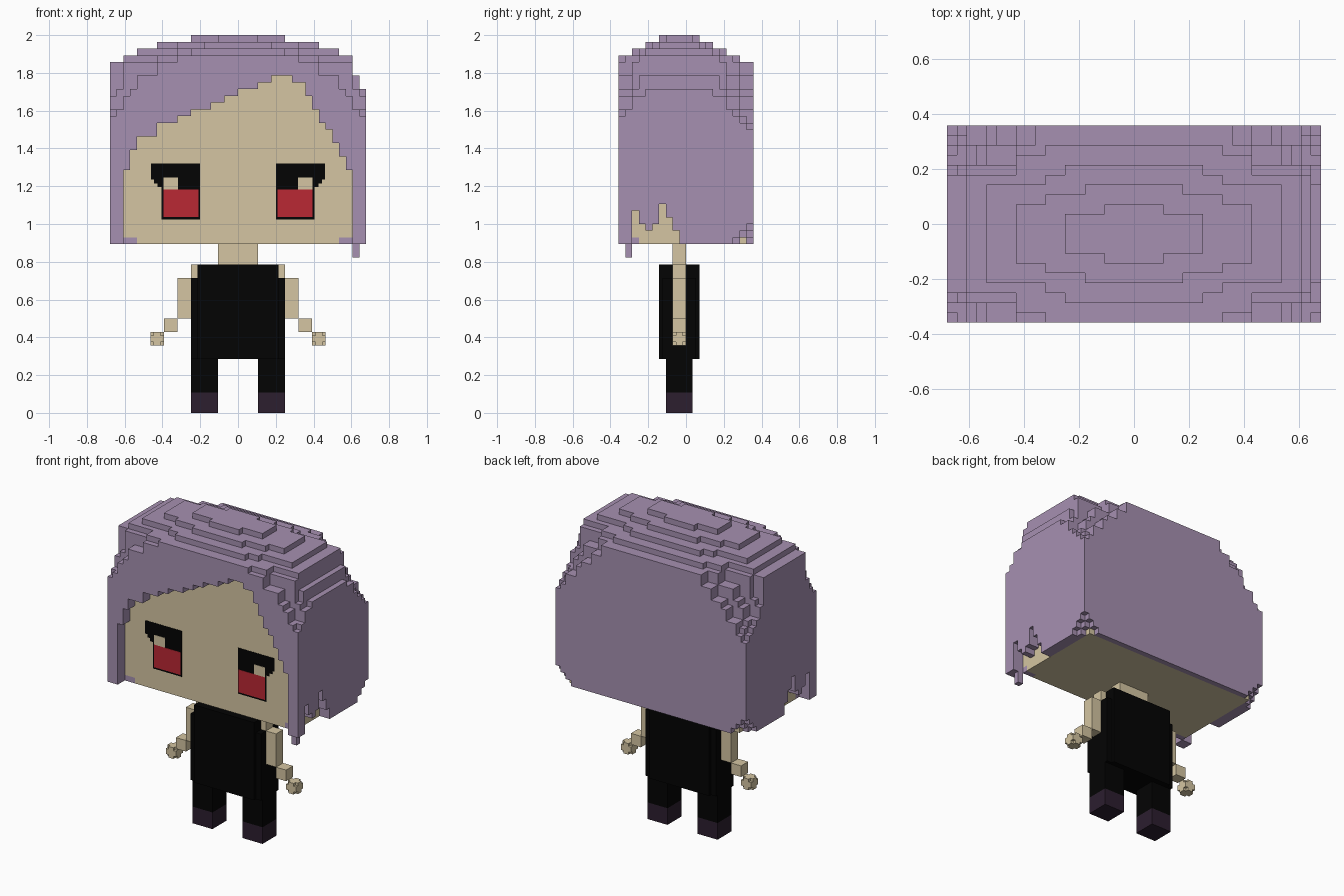
import bpy, bmesh
from mathutils import Vector

cube = bpy.data.objects.get("Cube")
if cube:
    bpy.data.objects.remove(cube, do_unlink=True)

UNIT = 2 / 56          # size of one block
WIDE, DEEP, TALL, BASE = 38, 20, 31, 25   # head size in blocks, and its base


def material(name, colour):
    mat = bpy.data.materials.new(name)
    mat.use_nodes = True
    mat.diffuse_color = (*colour, 1)
    mat.node_tree.nodes["Principled BSDF"].inputs["Base Color"].default_value = (*colour, 1)
    return mat


HAIR = material("dusty purple hair", (0.38, 0.28, 0.44))
SKIN = material("tan skin", (0.66, 0.56, 0.36))
BLACK = material("black cloth", (0.001, 0.001, 0.001))
RED = material("red iris", (0.49, 0.021, 0.034))
SHOE = material("dark plum shoe", (0.025, 0.013, 0.028))


def finish(name, bm, mat):
    mesh = bpy.data.meshes.new(name)
    bm.to_mesh(mesh)
    bm.free()
    mesh.materials.append(mat)
    obj = bpy.data.objects.new(name, mesh)
    bpy.context.collection.objects.link(obj)
    return obj


def add_box(bm, x, y, z):
    """Add a box given its low-high range on each axis, in blocks."""
    low, high = Vector((x[0], y[0], z[0])), Vector((x[1], y[1], z[1]))
    made = bmesh.ops.create_cube(bm, size=1)["verts"]
    for v in made:
        v.co = ((low + high) / 2 + v.co * (high - low)) * UNIT


def boxes(name, mat, *ranges):
    bm = bmesh.new()
    for r in ranges:
        add_box(bm, *r)
    return finish(name, bm, mat)


def mirrored(name, mat, *ranges):
    boxes("left_" + name, mat, *ranges)
    boxes("right_" + name, mat, *[((-x[1], -x[0]), y, z) for x, y, z in ranges])


def runs(*pairs):
    """Expand (count, value) pairs into a list."""
    return [value for count, value in pairs for _ in range(count)]


# Crown terraces: drop below the top, then half width and half depth pairs
crown = [
    (0, (7, 2), (3, 3)),
    (1, (12, 3), (9, 4), (5, 5)),
    (2, (15, 5), (9, 6), (7, 7)),
    (3, (17, 6), (12, 8), (9, 9)),
    (4, (17, 7), (12, 9), (10, 11)),
    (6, (18, 6), (15, 9), (12, 11)),
    (8, (19, 5), (18, 7), (16, 9), (14, 11)),
    (9, (19, 7), (17, 9), (15, 11)),
    (11, (19, 8), (18, 9), (17, 11)),
    (12, (19, 9), (18, 10)),
    (13, (19, 10), (18, 11)),
    (14, (19, 11)),
]
# Lower edge of the fringe by column, and of the side hair by row
fringe = runs((2, 0), (1, 11), (1, 14), (3, 16), (3, 18), (2, 19), (3, 20), (2, 21),
              (2, 22), (3, 23), (2, 24), (3, 25), (2, 24), (1, 22), (1, 20), (1, 18),
              (1, 17), (1, 15), (1, 13), (1, 11), (2, 0))
side_edge = [0, 0, 5, 3, 2, 3, 6, 4, 2] + [0] * 11


def crown_drop(c, r):
    across = max(WIDE // 2 - c, c - WIDE // 2 + 1)
    along = max(9 - r, r - 8)
    if c < 2 and along < 7:          # the model's right side is fuller
        return 4
    return next(drop for drop, *sizes in crown
                if any(across <= w and along <= d for w, d in sizes))


def is_hair(c, r, k, off):
    if off < 2:
        return k >= side_edge[r]
    if r < 2:
        return k >= fringe[c]
    if r == 2:
        return k >= fringe[c] or (k == 0 and off < 4)
    return r == DEEP - 1 or k > 12


hair, face = set(), set()
for c in range(WIDE):
    off = min(c, WIDE - 1 - c)               # blocks in from the side
    for r in range(DEEP):
        for k in range(TALL - crown_drop(c, r)):
            if off + DEEP - 1 - r + k < 3:   # clipped lower back corner
                continue
            if is_hair(c, r, k, off):
                hair.add((c, r, k))
            elif off > 1 and r > 1:
                face.add((c, r, k))
hair |= {(WIDE - 2, 1, -1), (WIDE - 2, 1, -2)}   # long strand

SIDES = [
    ((1, 0, 0), ((1, 0, 0), (1, 1, 0), (1, 1, 1), (1, 0, 1))),
    ((-1, 0, 0), ((0, 0, 0), (0, 0, 1), (0, 1, 1), (0, 1, 0))),
    ((0, 1, 0), ((0, 1, 0), (0, 1, 1), (1, 1, 1), (1, 1, 0))),
    ((0, -1, 0), ((0, 0, 0), (1, 0, 0), (1, 0, 1), (0, 0, 1))),
    ((0, 0, 1), ((0, 0, 1), (1, 0, 1), (1, 1, 1), (0, 1, 1))),
    ((0, 0, -1), ((0, 0, 0), (0, 1, 0), (1, 1, 0), (1, 0, 0))),
]


def block_shell(name, cells, solid, mat):
    """Outer skin of a set of blocks, leaving out faces hidden by solid ones."""
    bm = bmesh.new()
    corners = {}
    for cell in sorted(cells):
        for step, quad in SIDES:
            if tuple(a + b for a, b in zip(cell, step)) in solid:
                continue
            ring = []
            for q in quad:
                key = tuple(a + b for a, b in zip(cell, q))
                if key not in corners:
                    x, y, z = key
                    corners[key] = bm.verts.new(
                        Vector((x - WIDE / 2, y - DEEP / 2, z + BASE)) * UNIT)
                ring.append(corners[key])
            bm.faces.new(ring)
    return finish(name, bm, mat)


solid = hair | face
block_shell("hair", hair, solid, HAIR)
block_shell("face", face, solid, SKIN)


# Eyes: thin layered plates on the face
def eye_part(name, mat, layer, *rects):
    y = -8 - 0.06 * layer
    mirrored(name, mat, *[((x0 / UNIT, x1 / UNIT), (y, -7.99), (z0 / UNIT, z1 / UNIT))
                          for x0, x1, z0, z1 in rects])


eye_part("eye_outline", BLACK, 1, (0.2, 0.405, 1.025, 1.32))
eye_part("eyelash", BLACK, 1, (0.405, 0.46, 1.235, 1.32), (0.405, 0.445, 1.215, 1.235),
         (0.405, 0.425, 1.195, 1.215))
eye_part("iris", RED, 2, (0.208, 0.394, 1.036, 1.182))
eye_part("eye_highlight", SKIN, 2, (0.318, 0.394, 1.182, 1.245))

# Body
boxes("neck", SKIN, ((-3, 3), (-2, 0), (22, 25)))
boxes("torso", BLACK, ((-6, 6), (-4, 2), (8, 22)),
      ((-7, -6), (-3.5, 1.5), (8, 20)), ((6, 7), (-3.5, 1.5), (8, 20)))
mirrored("shoulder", SKIN, ((6, 7), (-2, 0), (20, 22)))
mirrored("arm", SKIN, ((7, 9), (-2, 0), (14, 20)), ((9, 11), (-2, 0), (12, 14)))
mirrored("hand", SKIN,
         ((11, 13), (-2, 0), (10.5, 11.5)),
         ((11, 13), (-1.5, -0.5), (10, 12)),
         ((11.5, 12.5), (-2, 0), (10, 12)))
mirrored("leg", BLACK, ((3, 7), (-3, 1), (3, 8)))
mirrored("shoe", SHOE, ((3, 7), (-3, 1), (0, 3)))
